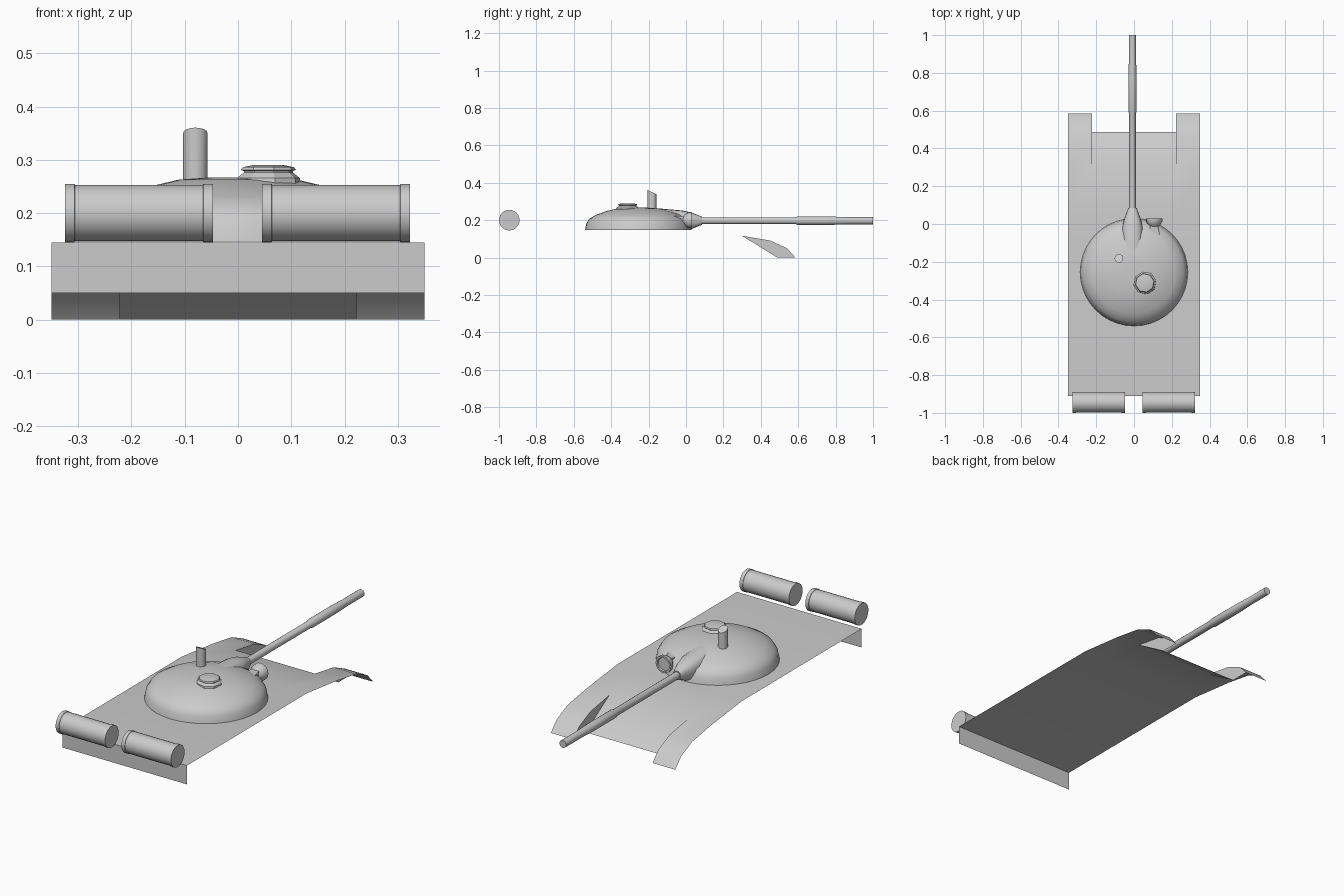
import bpy, bmesh, math
from mathutils import Matrix, Vector

if "Cube" in bpy.data.objects:
    bpy.data.objects.remove(bpy.data.objects["Cube"], do_unlink=True)

grey = bpy.data.materials.new("light_grey")
grey.use_nodes = True
grey.diffuse_color = (0.6, 0.6, 0.6, 1)
grey.node_tree.nodes["Principled BSDF"].inputs["Base Color"].default_value = (0.6, 0.6, 0.6, 1)


def finish(name, bm, angle=35, recalc=True):
    if recalc:
        bmesh.ops.recalc_face_normals(bm, faces=bm.faces[:])
    mesh = bpy.data.meshes.new(name)
    bm.to_mesh(mesh)
    bm.free()
    mesh.materials.append(grey)
    obj = bpy.data.objects.new(name, mesh)
    bpy.context.collection.objects.link(obj)
    bpy.ops.object.select_all(action='DESELECT')
    obj.select_set(True)
    bpy.context.view_layer.objects.active = obj
    bpy.ops.object.shade_smooth_by_angle(angle=math.radians(angle))
    return obj


def bridge(bm, rings, caps=(True, True)):
    n = len(rings[0])
    for a, b in zip(rings, rings[1:]):
        for i in range(n):
            j = (i + 1) % n
            bm.faces.new((a[i], a[j], b[j], b[i]))
    for ring, cap in zip((rings[0], rings[-1]), caps):
        if cap:
            bm.faces.new(ring)


def lathe(name, profile, origin, axis='Z', n=24, caps=(True, True), angle=35, turn=0):
    """Spin (radius, height) pairs around an axis through the origin point."""
    rot = Vector((0, 0, 1)).rotation_difference(
        Vector([float(axis == c) for c in 'XYZ'])).to_matrix().to_4x4()
    place = Matrix.Translation(origin) @ rot
    bm = bmesh.new()
    rings = []
    for r, h in profile:
        rings.append([bm.verts.new(place @ Vector((
            r * math.cos(turn + math.tau * i / n), r * math.sin(turn + math.tau * i / n), h)))
            for i in range(n)])
    bridge(bm, rings, caps)
    return finish(name, bm, angle)


# Hull: open sheet with a rear wall, sloping nose and two curved fenders
W, IN = 0.35, 0.222
deck = [(-0.91, 0.05), (-0.91, 0.145), (0.05, 0.145), (0.30, 0.116)]
fender = deck[-1:] + [(0.45, 0.091), (0.54, 0.05), (0.585, 0)]
nose = [deck[-1], (0.488, 0)]
bm = bmesh.new()


def strip(x0, x1, path):
    rows = [[bm.verts.new((x, y, z)) for x in (x0, x1)] for y, z in path]
    for a, b in zip(rows, rows[1:]):
        bm.faces.new((a[0], a[1], b[1], b[0]))


for x0, x1 in ((-W, -IN), (-IN, IN), (IN, W)):
    strip(x0, x1, deck)
    strip(x0, x1, nose if x0 == -IN else fender)
for s in (-1, 1):
    wall = [bm.verts.new((s * IN, y, z)) for y, z in fender + nose[1:]]
    bm.faces.new(wall if s < 0 else wall[::-1])
bmesh.ops.remove_doubles(bm, verts=bm.verts[:], dist=0.0005)
finish("hull", bm, recalc=False)

# Fuel drums across the rear
drum = [(0.055, 0), (0.055, 0.018), (0.053, 0.019), (0.053, 0.259), (0.055, 0.26), (0.055, 0.278)]
for side, x in (("right", -0.325), ("left", 0.045)):
    lathe(side + "_fuel_drum", drum, (x, -0.945, 0.2), 'X')

# Turret dome
dome = [(0.285, 0.147), (0.279, 0.18), (0.262, 0.208), (0.22, 0.231),
        (0.165, 0.25), (0.11, 0.263), (0.05, 0.267)]
lathe("turret", dome, (0, -0.255, 0), n=40, caps=(False, True), angle=40)

# Gun mantlet: rounded sections narrowing to the barrel
bm = bmesh.new()
rings = []
for y, hw, zc, hh in ((-0.16, 0.055, 0.21, 0.054), (-0.02, 0.056, 0.2, 0.052),
                      (0.03, 0.043, 0.197, 0.044), (0.085, 0.022, 0.197, 0.022)):
    ring = []
    for i in range(16):
        c, s = math.cos(math.tau * i / 16), math.sin(math.tau * i / 16)
        ring.append(bm.verts.new((-0.008 + hw * math.copysign(abs(c) ** 0.8, c), y,
                                  zc + hh * math.copysign(abs(s) ** 0.8, s))))
    rings.append(ring)
bridge(bm, rings)
finish("gun_mantlet", bm, 40)

# Gun barrel with a thicker sleeve
barrel = [(0.018, 0.05), (0.018, 0.585), (0.022, 0.595), (0.022, 0.78), (0.019, 0.87), (0.019, 1.0)]
lathe("gun_barrel", barrel, (-0.008, 0, 0.197), 'Y', n=16)

# Commander hatch
hatch = [(0.062, 0.25), (0.06, 0.266), (0.047, 0.276), (0.047, 0.279),
         (0.053, 0.281), (0.049, 0.286), (0.03, 0.29)]
lathe("cupola", hatch, (0.057, -0.312, 0), n=8, angle=25, turn=0.2)

# Periscope with a slanted top
scope = lathe("periscope", [(0.023, 0.25), (0.023, 0.35)], (-0.08, -0.182, 0), n=16)
for v in scope.data.vertices:
    if v.co.z > 0.3:
        v.co.z -= (v.co.y + 0.182) * 0.45

# Searchlight bowl with a recessed lens, and its bracket
bowl = [(0.015, -0.022), (0.032, -0.005), (0.043, 0.014), (0.043, 0.03),
        (0.034, 0.03), (0.032, 0.022)]
lathe("searchlight", bowl, (0.107, 0, 0.2), 'Y', n=16)
bm = bmesh.new()
plan = [(0.085, -0.01), (0.125, -0.01), (0.14, -0.07), (0.08, -0.07)]
bridge(bm, [[bm.verts.new((x, y, z)) for x, y in plan] for z in (0.185, 0.222)])
finish("searchlight_bracket", bm)
